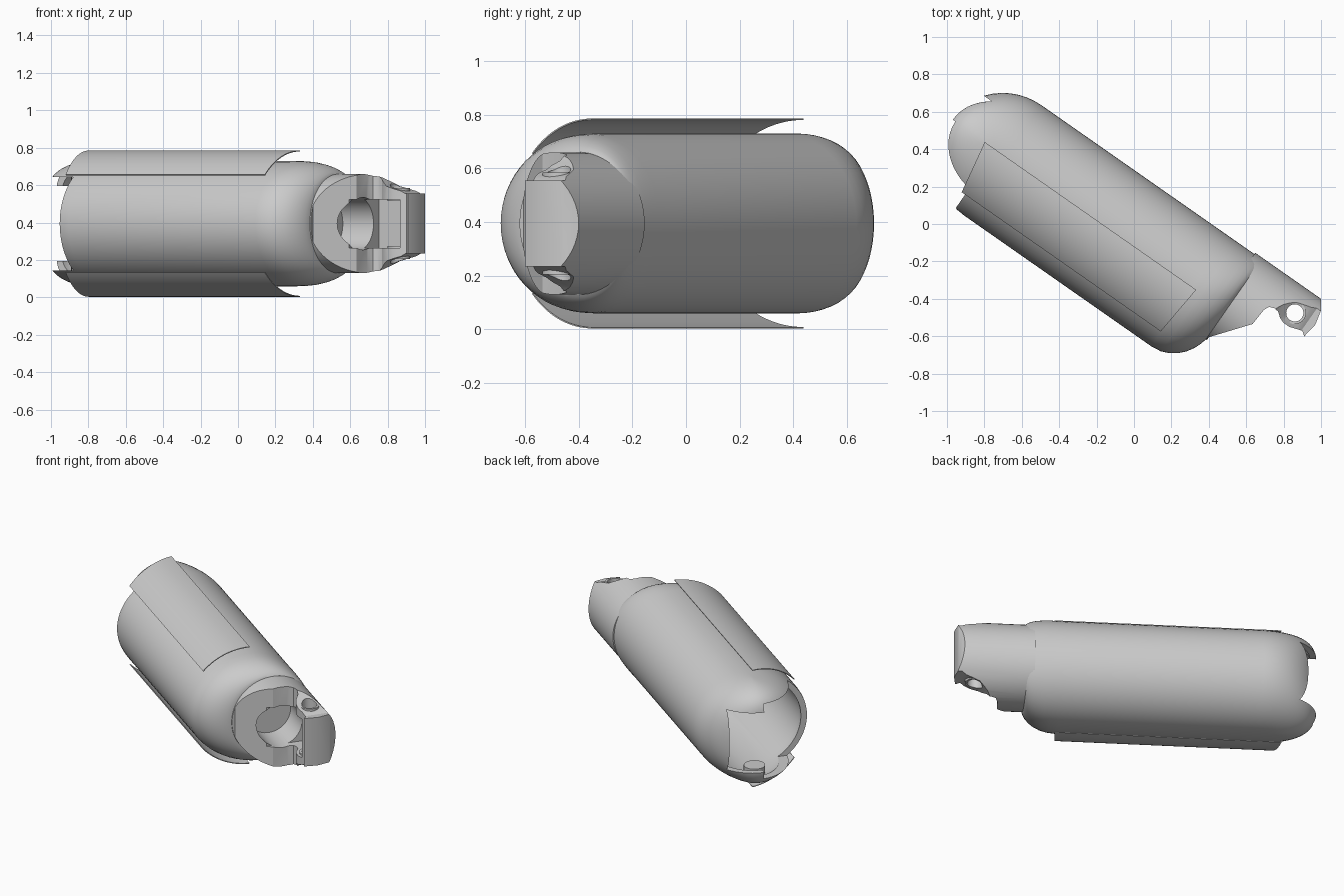
import bpy, bmesh, math
from mathutils import Matrix, Vector

if "Cube" in bpy.data.objects:
    bpy.data.objects.remove(bpy.data.objects["Cube"])

# Local frame: X along the limb, Y across it, Z up; placed at the end
PLACE = Matrix.Translation((0, 0, 0.394)) @ Matrix.Rotation(math.radians(-34.95), 4, 'Z')
AXIS = -0.098      # across-offset of the main body axis
WRIST = -0.02      # across-offset of the wrist axis
K = 64
grey = bpy.data.materials.new("grey")
grey.diffuse_color = (0.6, 0.6, 0.6, 1)
grey.use_nodes = True
grey.node_tree.nodes["Principled BSDF"].inputs["Base Color"].default_value = grey.diffuse_color


def finish(name, bm):
    bmesh.ops.remove_doubles(bm, verts=bm.verts, dist=1e-5)
    bmesh.ops.dissolve_degenerate(bm, edges=bm.edges, dist=1e-5)
    bmesh.ops.recalc_face_normals(bm, faces=bm.faces)
    me = bpy.data.meshes.new(name)
    bm.to_mesh(me)
    bm.free()
    me.materials.append(grey)
    ob = bpy.data.objects.new(name, me)
    bpy.context.collection.objects.link(ob)
    return ob


def loft(name, rings, start_cap=True):
    bm = bmesh.new()
    rows = [[bm.verts.new(p) for p in r] for r in rings]
    k = len(rows[0])
    for a, b in zip(rows, rows[1:]):
        for i in range(k):
            j = (i + 1) % k
            bm.faces.new((a[i], a[j], b[j], b[i]))
    if start_cap:
        bm.faces.new(rows[0])
    bm.faces.new(rows[-1])
    return finish(name, bm)


def ring(s, centre, low, high, half):
    """Section reaching low and high across, and half up and down."""
    pts = []
    for i in range(K):
        c, z = math.cos(2 * math.pi * i / K), math.sin(2 * math.pi * i / K)
        pts.append((s, AXIS + centre + c * (high - centre if c > 0 else low + centre), z * half))
    return pts


def circle(s, r, n):
    return ring(s, n - AXIS, r - n + AXIS, r + n - AXIS, r)


def box(name, lo, hi):
    bm = bmesh.new()
    bmesh.ops.create_cube(bm, size=1)
    for v in bm.verts:
        v.co = Vector([lo[i] + (v.co[i] + 0.5) * (hi[i] - lo[i]) for i in range(3)])
    return finish(name, bm)


def upright(name, s, n, r, z0, z1, k=32):
    pts = [(s + r * math.cos(2 * math.pi * i / k), n + r * math.sin(2 * math.pi * i / k)) for i in range(k)]
    return loft(name, [[(x, y, z) for x, y in pts] for z in (z0, z1)])


def boolean(ob, tool, op='DIFFERENCE'):
    m = ob.modifiers.new(op, 'BOOLEAN')
    m.operation, m.object, m.solver = op, tool, 'EXACT'
    dg = bpy.context.evaluated_depsgraph_get()
    me = bpy.data.meshes.new_from_object(ob.evaluated_get(dg))
    ob.modifiers.clear()
    ob.data = me


def capsule(name, f, front):
    """Tube, fuller on one side, with a disc-like rounded rear end, then the front rings."""
    rings = []
    for j in range(13):
        phi = math.pi / 2 * (1 - j / 12)
        pts = []
        for _, n, z in ring(0, 0, 0.385 * f, 0.335 * f, 0.335 * f):
            t = min(abs(z) / (0.335 * f), 1)
            depth = f * (0.1 + 0.25 * math.sqrt(1 - t ** 6))
            pts.append((-0.77 - depth * math.sin(phi), AXIS + (n - AXIS) * math.cos(phi), z))
        rings.append(pts)
    return loft(name, rings + [ring(*r) for r in front], start_cap=False)


# Cutters
slot = box("rear_slot_cutter", (-1.6, -1, -0.25), (-0.83, AXIS, 0.25))
slot_far = box("rear_slot_far_cutter", (-1.6, AXIS - 0.01, -0.2), (-0.83, AXIS + 0.2, 0.2))
bore = capsule("bore_cutter", 0.9, [(0.4, 0, 0.345, 0.3, 0.3), (0.55, 0, 0.22, 0.22, 0.22)])
socket = loft("socket_cutter", [circle(s, 0.14, WRIST) for s in (0.6, 0.9)])
groove = box("groove_cutter", (0.80, -0.5, -0.13), (1.03, 0.17, 0.13))
pin_hole = upright("pin_hole_cutter", 0.977, 0.103, 0.046, -0.5, 0.5)
cutters = [slot, slot_far, bore, socket, groove, pin_hole]

# Main hollow body; the front dome shifts over to meet the wrist
dome = [(0.45, 0, 0.385, 0.335, 0.335), (0.507, 0.01, 0.378, 0.335, 0.333),
        (0.55, 0.02, 0.36, 0.335, 0.328), (0.59, 0.035, 0.332, 0.335, 0.318),
        (0.62, 0.05, 0.3, 0.335, 0.306), (0.645, 0.063, 0.26, 0.335, 0.291),
        (0.66, 0.072, 0.222, 0.335, 0.278), (0.668, 0.077, 0.19, 0.338, 0.266)]
body = capsule("body", 1, dome)
for c in (bore, slot, slot_far, socket):
    boolean(body, c)

# Thin curved cover flaps above and below, with slanted ends
arc = [math.radians(90 + 48 * i / 16) for i in range(17)]
section = [(0.391, a) for a in arc] + [(0.386, a) for a in reversed(arc)]
covers = []
for name, up in (("upper_cover", 1), ("lower_cover", -1)):
    covers.append(loft(name, [[(s + slant * r * abs(math.cos(a)), AXIS + r * math.cos(a), up * r * math.sin(a))
                               for r, a in section] for s, slant in ((-0.905, 0.18), (0.474, -0.095))]))

# Elbow pin discs on the rear tabs
pins = [upright("elbow_pin", -0.94, AXIS, 0.065, z, z + 0.05) for z in (-0.275, 0.225)]

# Wrist collar
collar = loft("wrist_collar", [circle(s, 0.265, WRIST) for s in (0.62, 0.675)])
boolean(collar, socket)

# Wrist fork: side outline trimmed by the round barrel and a taper
outline = [(0.67, 0.3), (1.049, 0.3), (1.049, 0.245), (1.084, 0.196), (1.103, 0.113), (1.09, 0.029),
           (1.065, 0.048), (0.996, 0.025), (0.955, 0.025), (0.926, 0.037), (0.9, 0.058), (0.873, 0.061),
           (0.845, 0.05), (0.832, 0.02), (0.826, -0.075), (0.674, -0.268), (0.67, -0.3)]
fork = loft("wrist_fork", [[(s, n, z) for s, n in outline] for z in (-0.4, 0.4)])
barrel = loft("barrel_cutter", [circle(s, 0.265, WRIST) for s in (0.4, 1.3)])
half = [(0.5, 0.3), (0.86, 0.27), (0.9, 0.235), (0.95, 0.2), (1.035, 0.175), (1.06, 0.16), (1.2, 0.16)]
side = half + [(s, -z) for s, z in reversed(half)]
taper = loft("taper_cutter", [[(s, n, z) for s, z in side] for n in (-0.6, 0.6)])
cutters += [barrel, taper]
boolean(fork, barrel, 'INTERSECT')
boolean(fork, taper, 'INTERSECT')
for c in (groove, socket, pin_hole):
    boolean(fork, c)

# Pin bushings in the fork
bushings = []
for z in (-0.19, 0.12):
    b = upright("pin_bushing", 0.977, 0.103, 0.06, z, z + 0.07)
    boolean(b, pin_hole)
    bushings.append(b)

# Place everything and shade
for c in cutters:
    bpy.data.objects.remove(c)
for ob in [body, collar, fork] + covers + pins + bushings:
    ob.data.transform(PLACE)
    bpy.ops.object.select_all(action='DESELECT')
    ob.select_set(True)
    bpy.context.view_layer.objects.active = ob
    bpy.ops.object.shade_smooth_by_angle(angle=math.radians(30))
